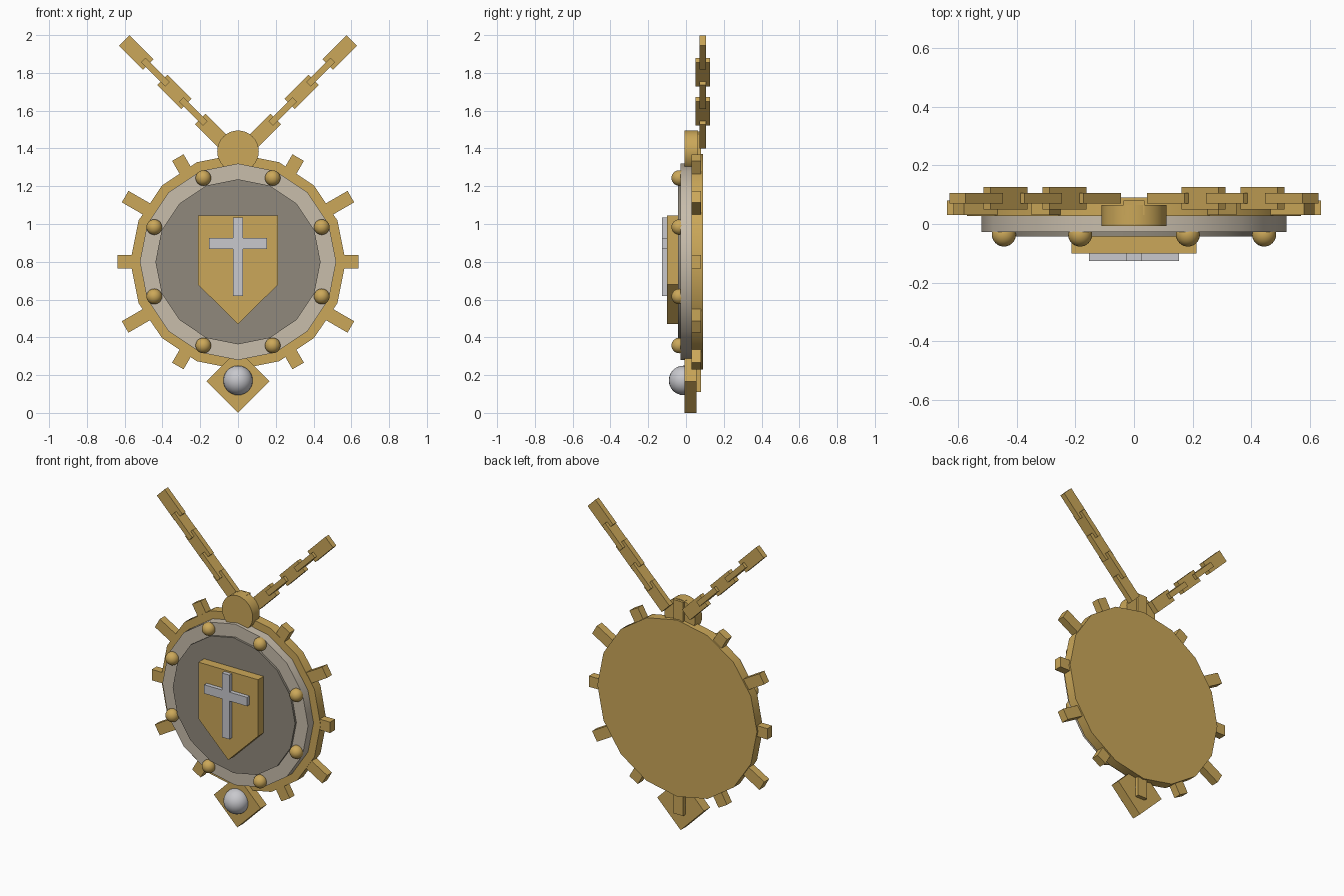
import bpy, bmesh, math
from mathutils import Matrix, Vector

if "Cube" in bpy.data.objects:
    bpy.data.objects.remove(bpy.data.objects["Cube"])


def material(name, rgb):
    m = bpy.data.materials.new(name)
    m.diffuse_color = (*rgb, 1)
    m.use_nodes = True
    m.node_tree.nodes["Principled BSDF"].inputs["Base Color"].default_value = m.diffuse_color
    return m


GOLD = material("gold", (0.60, 0.39, 0.10))
STONE = material("pale_rim", (0.58, 0.51, 0.41))
IRON = material("dark_face", (0.28, 0.25, 0.20))
SILVER = material("silver", (0.58, 0.58, 0.61))
CZ = 0.80  # height of the medallion centre


def add(name, bm, mat, smooth=False):
    bmesh.ops.recalc_face_normals(bm, faces=bm.faces[:])
    me = bpy.data.meshes.new(name)
    bm.to_mesh(me)
    bm.free()
    me.materials.append(mat)
    ob = bpy.data.objects.new(name, me)
    bpy.context.collection.objects.link(ob)
    if smooth:
        bpy.ops.object.select_all(action='DESELECT')
        ob.select_set(True)
        bpy.context.view_layer.objects.active = ob
        bpy.ops.object.shade_smooth_by_angle(angle=math.radians(35))
    return ob


def prism(name, pts, y0, y1, mat, smooth=False):
    """Extrude an x-z outline from y0 back to y1."""
    bm = bmesh.new()
    face = bm.faces.new([bm.verts.new((x, y0, z)) for x, z in pts])
    ext = bmesh.ops.extrude_face_region(bm, geom=[face])["geom"]
    bmesh.ops.translate(bm, vec=(0, y1 - y0, 0),
                        verts=[v for v in ext if isinstance(v, bmesh.types.BMVert)])
    return add(name, bm, mat, smooth)


def disc(name, r, z, y0, y1, sides, mat):
    pts = [(r * math.cos(i * math.tau / sides), z + r * math.sin(i * math.tau / sides))
           for i in range(sides)]
    return prism(name, pts, y0, y1, mat, True)


def box(name, centre, size, angle, mat):
    """Box whose long x axis is turned by angle in the x-z plane."""
    bm = bmesh.new()
    bmesh.ops.create_cube(bm, size=1, matrix=Matrix.Translation(centre)
                          @ Matrix.Rotation(-angle, 4, 'Y')
                          @ Matrix.Diagonal((*size, 1)))
    return add(name, bm, mat)


def ball(name, centre, r, mat):
    bm = bmesh.new()
    bmesh.ops.create_uvsphere(bm, u_segments=24, v_segments=14, radius=r,
                              matrix=Matrix.Translation(centre))
    return add(name, bm, mat, True)


# Layered sixteen-sided medallion
disc("back_plate", 0.57, CZ, 0.028, 0.09, 16, GOLD)
disc("rim", 0.52, CZ, -0.028, 0.03, 16, STONE)
disc("face_plate", 0.437, CZ, -0.042, 0.0, 16, IRON)

# Twelve rays, alternately short and long
for k in range(12):
    a = k * math.tau / 12
    inner, outer = 0.45, (0.69 if k % 2 else 0.637)
    mid = (inner + outer) / 2
    box(f"ray_{k}", (mid * math.cos(a), 0.055, CZ + mid * math.sin(a)),
        (outer - inner, 0.05, 0.07), a, GOLD)

# Rim studs
for k in range(8):
    a = (k + 0.5) * math.tau / 8
    ball(f"stud_{k}", (0.48 * math.cos(a), -0.036, CZ + 0.48 * math.sin(a)), 0.041, GOLD)

# Shield with raised cross
prism("shield", [(-0.213, 1.045), (0.213, 1.045), (0.213, 0.68), (0, 0.47), (-0.213, 0.68)],
      -0.10, -0.03, GOLD)
x, w = 0.026, 0.153
prism("cross", [(-x, 1.035), (x, 1.035), (x, 0.925), (w, 0.925), (w, 0.868), (x, 0.868),
                (x, 0.62), (-x, 0.62), (-x, 0.868), (-w, 0.868), (-w, 0.925), (-x, 0.925)],
      -0.126, -0.095, SILVER)

# Lower diamond mount and gem
d, z = 0.167, 0.167
prism("diamond_mount", [(0, z - d), (d, z), (0, z + d), (-d, z)], -0.008, 0.055, GOLD)
ball("gem", (0, -0.013, 0.172), 0.078, SILVER)

# Upper boss and the two chains
disc("top_boss", 0.11, 1.385, -0.007, 0.064, 32, GOLD)
for side, label in ((1, "right"), (-1, "left")):
    for i in range(5):
        size = (0.18, 0.035, 0.078) if i % 2 == 0 else (0.18, 0.076, 0.033)
        box(f"chain_{label}_{i}", (side * (0.136 + 0.1005 * i), 0.088, 1.492 + 0.104 * i),
            size, math.pi / 4 if side > 0 else 3 * math.pi / 4, GOLD)
